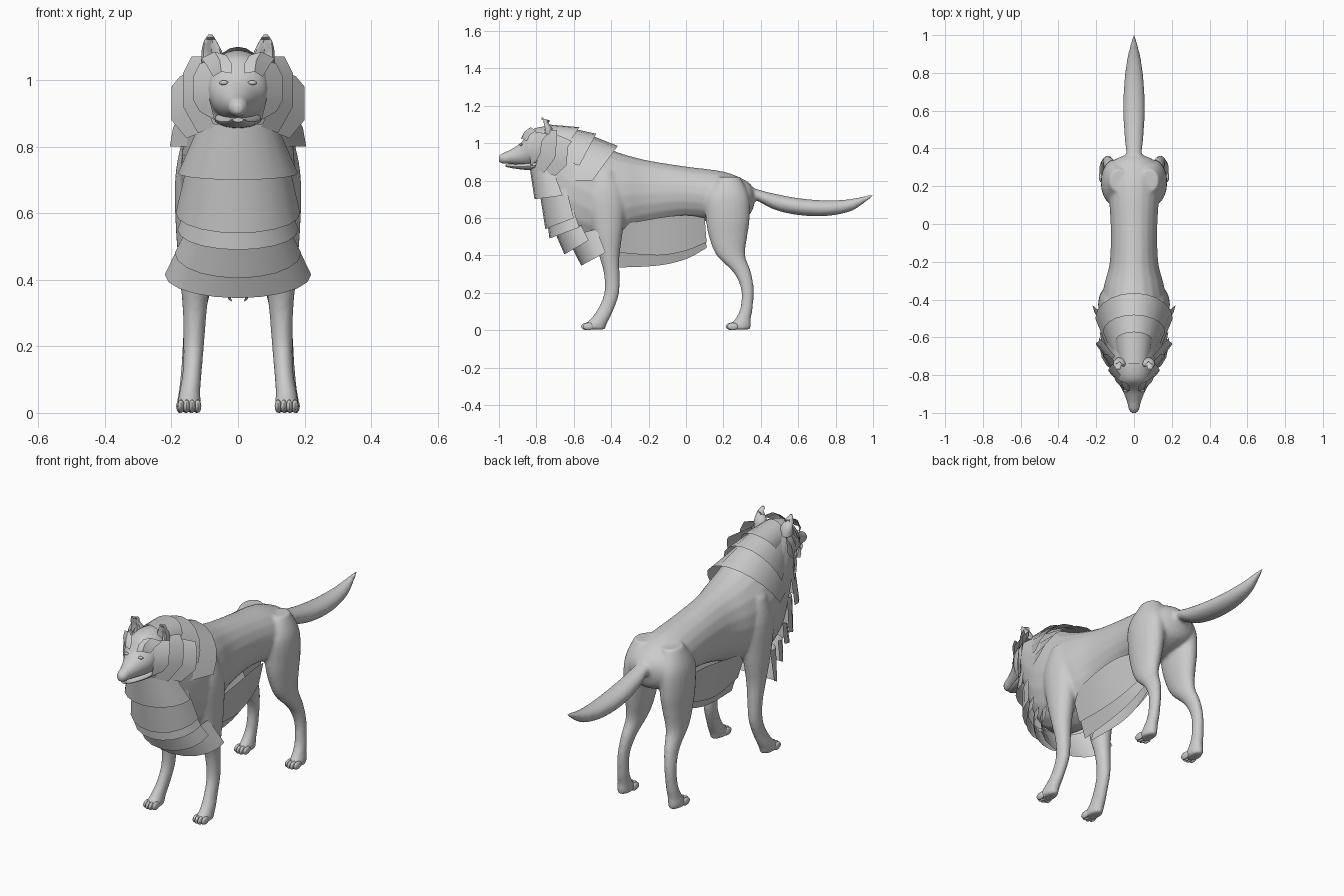
import bpy, bmesh, math
from mathutils import Vector as V

cube = bpy.data.objects.get("Cube")
if cube:
    bpy.data.objects.remove(cube)

fur = bpy.data.materials.new("light grey fur")
fur.use_nodes = True
fur.diffuse_color = (0.6, 0.6, 0.6, 1)
fur.node_tree.nodes["Principled BSDF"].inputs["Base Color"].default_value = (0.6, 0.6, 0.6, 1)


def finish(name, bm, angle=40):
    me = bpy.data.meshes.new(name)
    bm.to_mesh(me)
    bm.free()
    ob = bpy.data.objects.new(name, me)
    bpy.context.collection.objects.link(ob)
    me.materials.append(fur)
    bpy.ops.object.select_all(action='DESELECT')
    ob.select_set(True)
    bpy.context.view_layer.objects.active = ob
    bpy.ops.object.shade_smooth_by_angle(angle=math.radians(angle))
    return ob


def spline(keys, steps):
    """Smooth curve through a list of vectors."""
    out = []
    for i in range(len(keys) - 1):
        a, b, c, d = (keys[max(i - 1, 0)], keys[i], keys[i + 1], keys[min(i + 2, len(keys) - 1)])
        for s in range(steps):
            t = s / steps
            out.append(b + (c - a) * (t / 2) + (a - b * 2.5 + c * 2 - d / 2) * t**2
                       + ((b - c) * 1.5 + (d - a) / 2) * t**3)
    return out + [keys[-1]]


def loft(bm, rings, steps=4, sides=20):
    """Closed tube through elliptical rings of (centre, half axis u, half axis v)."""
    parts = [spline([r[k] for r in rings], steps) for k in range(3)]
    loops = []
    for c, u, v in zip(*parts):
        angles = [math.tau * i / sides for i in range(sides)]
        loops.append([bm.verts.new(c + u * math.cos(a) + v * math.sin(a)) for a in angles])
    for a, b in zip(loops, loops[1:]):
        for i in range(sides):
            j = (i + 1) % sides
            bm.faces.new((a[i], a[j], b[j], b[i]))
    bm.faces.new(loops[0][::-1])
    bm.faces.new(loops[-1])
    bmesh.ops.recalc_face_normals(bm, faces=bm.faces)


def upright(y1, z1, y2, z2, w):
    """Ring from its top point, bottom point and half width."""
    top, bot = V((0, y1, z1)), V((0, y2, z2))
    return (top + bot) / 2, V((w, 0, 0)), (top - bot) / 2


def level(side, x, y, z, rx, ry):
    return V((x * side, y, z)), V((rx, 0, 0)), V((0, ry, 0))


def ball(bm, centre, size):
    made = bmesh.ops.create_uvsphere(bm, u_segments=14, v_segments=8, radius=1)["verts"]
    bmesh.ops.scale(bm, vec=size, verts=made)
    bmesh.ops.translate(bm, vec=centre, verts=made)


# Torso, neck, head and tail
torso = [(.365, .755, .365, .67, .045), (.32, .8, .33, .61, .115), (.2, .848, .2, .575, .135),
         (0, .875, 0, .59, .124), (-.2, .907, -.2, .55, .128), (-.33, .94, -.33, .5, .16),
         (-.42, .975, -.48, .45, .175), (-.52, 1.03, -.64, .5, .165), (-.62, 1.06, -.72, .62, .14),
         (-.7, 1.085, -.78, .78, .115), (-.76, 1.09, -.8, .865, .1), (-.83, 1.07, -.84, .875, .088),
         (-.88, 1.005, -.88, .88, .062), (-.94, .965, -.94, .888, .038),
         (-.985, .945, -.985, .89, .027), (-1.003, .925, -1, .9, .012)]
tail = [(.28, .78, .28, .7, .04), (.36, .76, .36, .7, .04), (.45, .735, .47, .645, .05),
        (.6, .706, .6, .615, .057), (.75, .694, .75, .61, .052), (.87, .7, .88, .635, .036),
        (.96, .718, .96, .685, .016), (1.005, .728, 1.005, .718, .005)]
front_leg = [(.11, -.43, .85, .05, .05), (.12, -.43, .72, .068, .105), (.125, -.42, .55, .062, .085),
             (.128, -.41, .4, .046, .055), (.13, -.397, .3, .036, .042), (.133, -.397, .2, .031, .04),
             (.138, -.425, .12, .029, .043), (.145, -.46, .06, .032, .05),
             (.146, -.485, .03, .035, .06), (.146, -.49, .003, .033, .058)]
hind_leg = [(.08, .23, .82, .05, .06), (.102, .22, .72, .068, .115), (.107, .223, .6, .068, .118),
            (.11, .225, .5, .058, .103), (.118, .24, .4, .044, .077), (.128, .3, .31, .033, .048),
            (.138, .328, .22, .028, .034), (.144, .324, .12, .028, .033),
            (.148, .305, .06, .031, .042), (.15, .293, .03, .034, .055), (.15, .29, .003, .032, .053)]

bm = bmesh.new()
loft(bm, [upright(*r) for r in torso])
loft(bm, [upright(*r) for r in tail])
for side in (-1, 1):
    for leg in (front_leg, hind_leg):
        loft(bm, [level(side, *r) for r in leg])
body = finish("body", bm, 180)
remesh = body.modifiers.new("blend", 'REMESH')
remesh.mode = 'VOXEL'
remesh.voxel_size = 0.009
remesh.use_smooth_shade = True
soften = body.modifiers.new("soften", 'SMOOTH')
soften.factor = 0.5
soften.iterations = 6

# Lower jaw and nose
bm = bmesh.new()
loft(bm, [upright(*r) for r in [(-.8, .91, -.8, .855, .07), (-.86, .895, -.86, .857, .055),
                                (-.93, .885, -.93, .866, .032), (-.965, .887, -.965, .874, .016)]])
finish("lower_jaw", bm)
bm = bmesh.new()
ball(bm, (0, -.985, .925), (.018, .014, .014))
finish("nose", bm)

for side, label in ((-1, "right"), (1, "left")):
    # Ear with a hollow front
    bm = bmesh.new()
    loft(bm, [level(side, *r) for r in [(.072, -.735, 1.04, .036, .03), (.078, -.74, 1.08, .032, .024),
                                        (.083, -.757, 1.115, .02, .014), (.083, -.77, 1.137, .006, .004)]])
    for v in bm.verts:
        depth = max(0, 1 - abs(v.co.x - side * .078) / .025)
        if v.co.y < -.745 and v.co.z < 1.125:
            v.co.y += .022 * depth
    finish(label + "_ear", bm)
    # Eye
    bm = bmesh.new()
    ball(bm, (side * .043, -.882, .992), (.014, .008, .007))
    finish(label + "_eye", bm)
    # Toes
    bm = bmesh.new()
    for x, y in ((.146, -.535), (.15, .238)):
        for i in range(4):
            off = (i - 1.5) * .017
            ball(bm, (side * x + off, y + abs(off) * .5, .02), (.0105, .03, .02))
    finish(label + "_toes", bm)


def sheet(name, rows, mirror=False):
    """Thin tuft from rows of points, faces turned outward."""
    bm = bmesh.new()
    for s in ((1, -1) if mirror else (1,)):
        grid = [[bm.verts.new((p[0] * s, p[1], p[2])) for p in row] for row in rows]
        for a, b in zip(grid, grid[1:]):
            for i in range(len(a) - 1):
                bm.faces.new((a[i], a[i + 1], b[i + 1], b[i]))
    bm.normal_update()
    for f in bm.faces:
        if f.normal.dot(f.calc_center_median() - V((0, -.4, .75))) < 0:
            f.normal_flip()
    return finish(name, bm)


def arc(w, ys, zs, ym, zm, n=10):
    """Half ellipse from side to side through a middle point."""
    pts = []
    for i in range(n + 1):
        t = math.pi * i / n
        pts.append(V((w * math.cos(t), ys + (ym - ys) * math.sin(t), zs + (zm - zs) * math.sin(t))))
    return pts


# Overlapping chest tufts, top to bottom
bibs = [((.11, -.72, .88, -.835, .865), (.18, -.66, .72, -.81, .7)),
        ((.15, -.64, .76, -.78, .72), (.187, -.6, .6, -.752, .54)),
        ((.15, -.6, .64, -.74, .57), (.182, -.57, .55, -.73, .49)),
        ((.15, -.56, .56, -.7, .52), (.19, -.52, .48, -.65, .405)),
        ((.16, -.48, .54, -.64, .5), (.22, -.43, .415, -.56, .345))]
# Neck collars opening to the rear
collars = [((.08, -.72, 1, -.74, 1.1), (.1, -.62, 1.01, -.57, 1.085)),
           ((.11, -.7, .92, -.66, 1.09), (.165, -.57, .88, -.48, 1.05)),
           ((.14, -.66, .8, -.58, 1.07), (.205, -.5, .8, -.365, .985))]
for label, group in (("chest_tuft", bibs), ("neck_collar", collars)):
    for i, (a, b) in enumerate(group):
        sheet(f"{label}_{i + 1}", [arc(*a), arc(*b)])

# Cheek ruffs beside the face
cheeks = [([(.07, -.8, 1.06), (.085, -.83, 1), (.085, -.835, .94), (.07, -.83, .88)],
           [(.115, -.74, 1.05), (.135, -.77, 1.01), (.135, -.78, .94), (.115, -.8, .905)]),
          ([(.08, -.75, 1.07), (.1, -.78, 1), (.1, -.79, .93), (.07, -.81, .86)],
           [(.14, -.69, 1.07), (.165, -.69, 1.02), (.165, -.7, .92), (.12, -.76, .84)]),
          ([(.1, -.7, 1.05), (.12, -.72, 1), (.12, -.74, .92), (.09, -.77, .85)],
           [(.175, -.61, 1.01), (.2, -.63, .98), (.2, -.64, .88), (.155, -.7, .825)])]
for i, rows in enumerate(cheeks):
    sheet(f"cheek_ruffs_{i + 1}", rows, True)

# Brow tufts above the eyes
sheet("brow_tufts", [[(.02, -.885, 1.02), (.05, -.878, 1.025), (.075, -.85, 1.01)],
                     [(.02, -.868, 1.05), (.055, -.865, 1.06), (.095, -.835, 1.045)],
                     [(.035, -.845, 1.075), (.07, -.83, 1.085), (.11, -.8, 1.065)]], True)

# Belly fur in two layers
belly = [([(.1, -.36, .56), (.11, -.15, .6), (.1, 0, .615), (.08, .1, .6)],
          [(.055, -.36, .415), (.07, -.15, .4), (.06, 0, .425), (.045, .11, .47)]),
         ([(.07, -.36, .5), (.08, -.15, .5), (.07, 0, .52), (.05, .1, .55)],
          [(.018, -.36, .335), (.03, -.15, .345), (.025, 0, .38), (.015, .11, .44)])]
for i, rows in enumerate(belly):
    sheet(f"belly_fur_{i + 1}", [spline([V(p) for p in row], 3) for row in rows], True)
